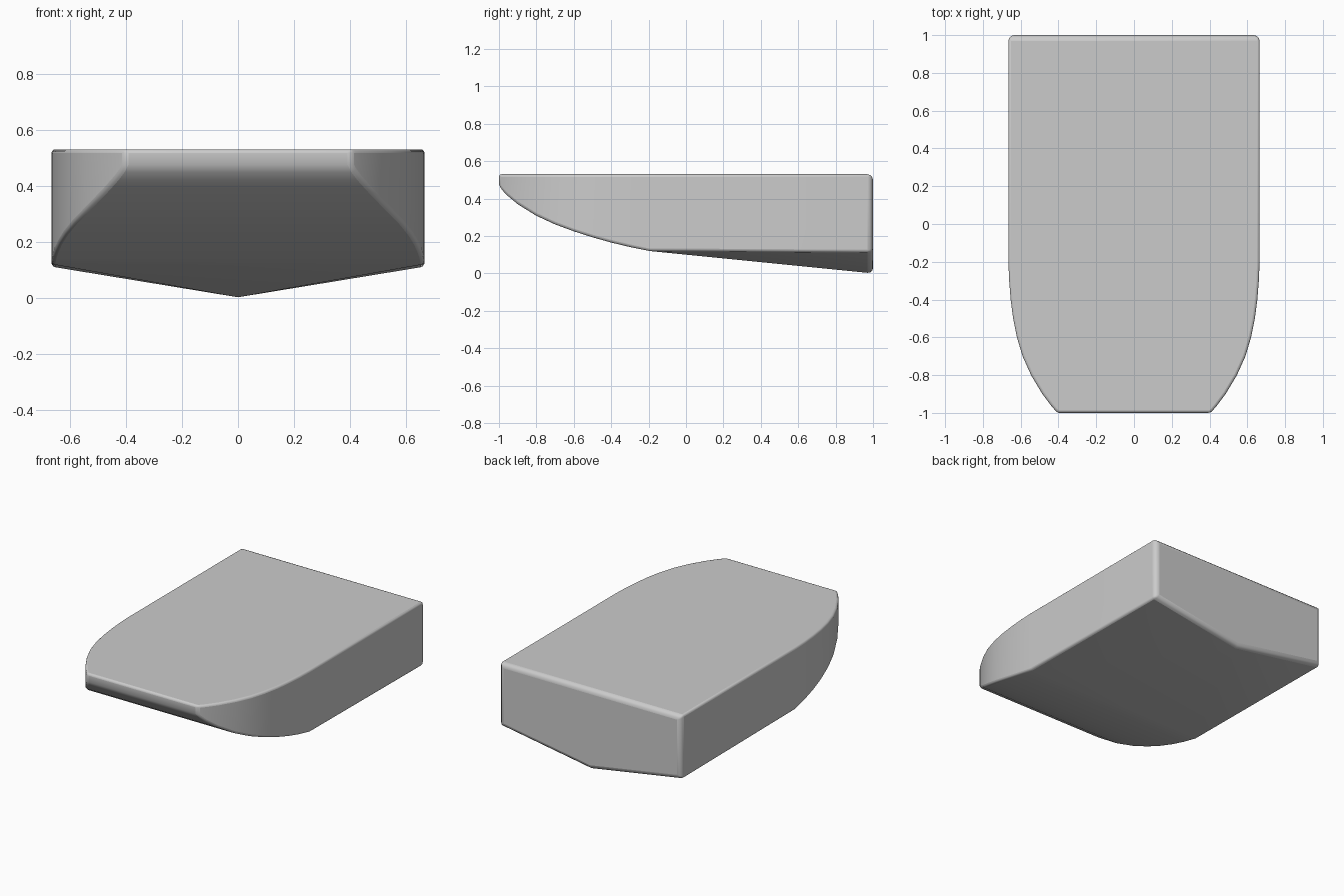
import bpy, bmesh, math

if "Cube" in bpy.data.objects:
    bpy.data.objects.remove(bpy.data.objects["Cube"])

TOP = 0.53
# bow stations: y, half width, bottom height
stations = [(-1, .405, .475), (-.985, .419, .448), (-.96, .44, .42), (-.9, .485, .37),
            (-.8, .545, .308), (-.7, .59, .262), (-.6, .62, .225), (-.5, .64, .193),
            (-.4, .653, .165), (-.3, .661, .141), (-.2, .665, .12), (1, .665, .112)]

# convex hull through the stations plus the stern keel point
bm = bmesh.new()
for y, w, b in stations:
    for s in (-1, 1):
        bm.verts.new((s * w, y, b))
        bm.verts.new((s * w, y, TOP))
bm.verts.new((0, 1, 0))
bmesh.ops.convex_hull(bm, input=bm.verts[:])
bmesh.ops.dissolve_limit(bm, angle_limit=math.radians(0.5), verts=bm.verts[:], edges=bm.edges[:])
bmesh.ops.recalc_face_normals(bm, faces=bm.faces[:])

# rounded edges: wide at the stern, fine around the bow and rim
weight = bm.edges.layers.float.new("bevel_weight_edge")
for e in bm.edges:
    if e.calc_face_angle(0) > math.radians(40):
        stern = all(v.co.y > 0.9 for v in e.verts)
        e[weight] = 1.0 if stern else 0.45

mesh = bpy.data.meshes.new("hull")
bm.to_mesh(mesh)
bm.free()
hull = bpy.data.objects.new("hull", mesh)
bpy.context.collection.objects.link(hull)

bevel = hull.modifiers.new("rounded_edges", 'BEVEL')
bevel.limit_method = 'WEIGHT'
bevel.width = 0.03
bevel.segments = 3
bevel.use_clamp_overlap = False

bpy.context.view_layer.objects.active = hull
hull.select_set(True)
bpy.ops.object.shade_smooth_by_angle(angle=math.radians(30))
